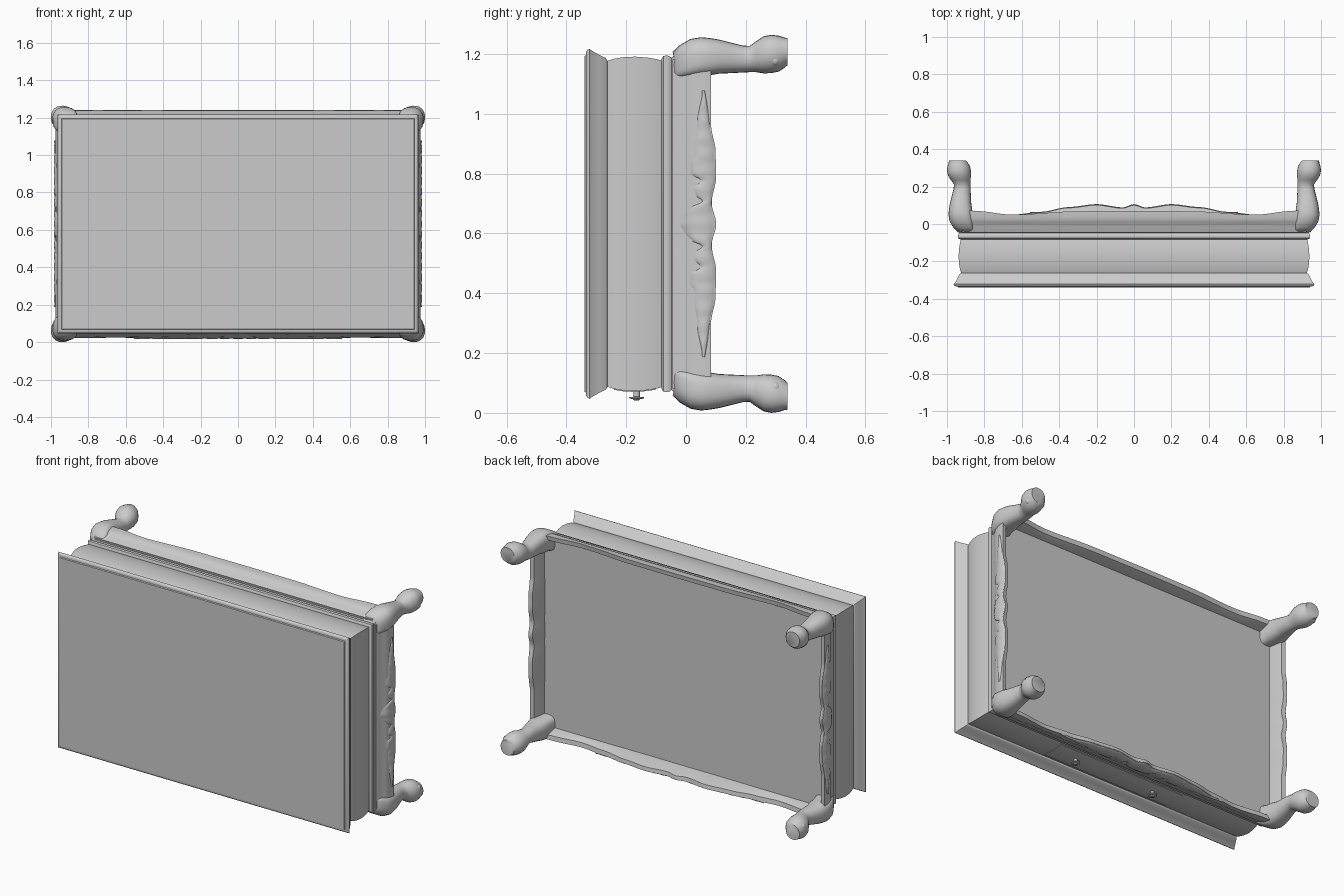
import bpy, bmesh, math

if "Cube" in bpy.data.objects:
    bpy.data.objects.remove(bpy.data.objects["Cube"])

HX, HZ = 1.0, 0.632          # half length, half depth; table lies with its top facing -y


def finish(name, bm, angle=35):
    bmesh.ops.remove_doubles(bm, verts=bm.verts, dist=1e-5)
    bmesh.ops.recalc_face_normals(bm, faces=bm.faces)
    me = bpy.data.meshes.new(name)
    bm.to_mesh(me)
    bm.free()
    ob = bpy.data.objects.new(name, me)
    bpy.context.collection.objects.link(ob)
    bpy.ops.object.select_all(action='DESELECT')
    ob.select_set(True)
    bpy.context.view_layer.objects.active = ob
    bpy.ops.object.shade_smooth_by_angle(angle=math.radians(angle))
    return ob


def loft(name, rings, closed=True, caps=True, angle=35):
    """Skin a list of equally long point rings."""
    bm = bmesh.new()
    vs = [[bm.verts.new(p) for p in r] for r in rings]
    n = len(rings[0])
    for a, b in zip(vs, vs[1:]):
        for i in range(n if closed else n - 1):
            j = (i + 1) % n
            bm.faces.new((a[i], a[j], b[j], b[i]))
    if caps:
        bm.faces.new(vs[0])
        bm.faces.new(vs[-1])
    return finish(name, bm, angle)


def lerp(pts, t):
    """Smoothly interpolate (position, value) pairs."""
    if t <= pts[0][0]:
        return pts[0][1]
    for (a, va), (b, vb) in zip(pts, pts[1:]):
        if t <= b:
            f = (t - a) / (b - a)
            return va + (vb - va) * f * f * (3 - 2 * f)
    return pts[-1][1]


def place(axis, s, t, y, o):
    """Point on one side: t along it, y in height, o inset from the outer limit."""
    if axis == 'x':
        return (s * (HX - o), y, HZ + t)
    return (t, y, HZ + s * (HZ - o))


CASE_Z = .011                # the case is set back a little more on its long sides


def rect(y, o):
    x, z = HX - o, HZ - o - CASE_Z
    return [(-x, y, HZ - z), (x, y, HZ - z), (x, y, HZ + z), (-x, y, HZ + z)]


# Moulded top with raised field, bulging drawer case, lower bead and bottom board
top_prof = [(-.34, .060), (-.334, .057), (-.334, .047), (-.329, .039), (-.322, .036), (-.315, .042),
            (-.29, .056), (-.268, .067), (-.262, .076)]
case_prof = [(-.262, .076), (-.24, .069), (-.21, .064), (-.17, .062), (-.13, .065),
             (-.10, .070), (-.082, .075)]
bead_prof = [(-.082, .070), (-.076, .060), (-.066, .058), (-.056, .060), (-.048, .066),
             (-.042, .060), (.010, .060)]
loft("table_top", [rect(*p) for p in top_prof])
loft("drawer_case", [rect(*p) for p in case_prof])
loft("lower_moulding", [rect(*p) for p in bead_prof])

# Drawer front, barely proud of the case, and its two knobs
drawer = [[place('z', -1, t, y, o + CASE_Z - .003) for y, o in case_prof[1:-1]]
          + [place('z', -1, t, y, .1) for y in (-.10, -.24)] for t in (-.42, .42)]
loft("drawer_front", drawer)
knob_prof = [(.085, .011), (.054, .011), (.053, .025), (.048, .024), (.046, .012), (.041, .007)]
for x in (-.265, .265):
    loft("drawer_knob", [[(x + r * math.cos(a * math.tau / 16), -.165 + r * math.sin(a * math.tau / 16), z)
                          for a in range(16)] for z, r in knob_prof])

# Aprons with a swelling face and a wavy lower edge
swell = [(-.045, .056), (-.02, .046), (.03, .026), (.06, .023), (.11, .027)]
front_edge = [(0, .105), (.06, .088), (.2, .105), (.35, .09), (.5, .065), (.65, .05), (.85, .07), (.95, .08)]
back_edge = [(0, .07), (.3, .068), (.65, .05), (.85, .07), (.95, .08)]
side_edge = [(0, .1), (.07, .085), (.16, .1), (.24, .098), (.34, .083), (.6, .083)]


def apron(name, axis, s, edge, half):
    rings = []
    for i in range(81):
        t = half * (i / 40 - 1)
        b = lerp(edge, abs(t))
        ys = [-.045 + (b + .045) * k / 8 for k in range(9)]
        rings.append([place(axis, s, t, y, lerp(swell, y)) for y in ys]
                     + [place(axis, s, t, b - .004, .05), place(axis, s, t, 0, .075),
                        place(axis, s, t, -.04, .075)])
    loft(name, rings)


apron("front_apron", 'z', -1, front_edge, .92)
apron("back_apron", 'z', 1, back_edge, .92)
for s in (-1, 1):
    apron("side_apron", 'x', s, side_edge, .55)

# Carved leaf relief: shell in the middle, scalloped wings either side
leaf_low = [(0, -.025), (.03, -.01), (.055, .015), (.075, .055), (.095, .03), (.12, .025),
            (.145, .05), (.165, .015), (.2, .012), (.225, .025), (.25, .024), (.34, .036), (.445, .054)]


def carving(name, axis, s, edge, stretch):
    rings = []
    for i in range(121):
        t = .445 * (i / 60 - 1)
        lo = lerp(leaf_low, abs(t))
        hi = lerp(edge, abs(t) * stretch) + .001
        hi += (.063 - hi) * max(0, (abs(t) - .25) / .195) ** 2
        lo = min(lo, hi - .002)
        rib = 1 + .15 * math.cos(abs(t) * 110)
        ring = []
        for k in range(9):
            y = lo + (hi - lo) * k / 8
            bump = .006 * rib * math.sin(math.pi * k / 8) ** .6 if 0 < k < 8 else -.002
            ring.append(place(axis, s, t * stretch, y, lerp(swell, y) - bump))
        rings.append(ring)
    loft(name, rings, closed=False, caps=False, angle=50)


carving("front_carving", 'z', -1, front_edge, 1.25)
for s in (-1, 1):
    carving("side_carving", 'x', s, side_edge, 1.0)

# Cabriole legs: (height, inset of centre, radius, squareness exponent)
leg_prof = [(-.042, .100, .044, 5), (-.02, .089, .055, 4), (.015, .077, .063, 3.5), (.05, .072, .064, 3),
            (.08, .073, .062, 2.8), (.11, .073, .057, 2.5), (.15, .077, .051, 2.3), (.19, .081, .045, 2.2),
            (.213, .081, .044, 2), (.235, .073, .052, 2), (.26, .067, .062, 2), (.285, .064, .064, 2),
            (.31, .063, .060, 2), (.328, .060, .051, 2), (.34, .056, .045, 2)]


def power(v, e):
    return math.copysign(abs(v) ** (2 / e), v)


for sx in (-1, 1):
    for sz in (-1, 1):
        rings = []
        for y, c, r, e in leg_prof:
            ring = []
            for a in range(24):
                q = a * math.tau / 24
                dx, dz = r * power(math.cos(q), e), r * power(math.sin(q), e)
                if dx > 0 and dz > 0:      # rounder outer corner of the knee
                    dx, dz = r * abs(math.cos(q)) ** .85, r * abs(math.sin(q)) ** .85
                ring.append((sx * (HX - c + dx), y, HZ + sz * (HZ - c + dz)))
            rings.append(ring)
        loft("cabriole_leg", rings, angle=50)

        # Scroll button on the foot
        bm = bmesh.new()
        bmesh.ops.create_uvsphere(bm, u_segments=14, v_segments=8, radius=.019)
        bmesh.ops.translate(bm, verts=bm.verts, vec=(sx * .978, .298, HZ + sz * (HZ - .085)))
        finish("foot_scroll", bm, 60)
